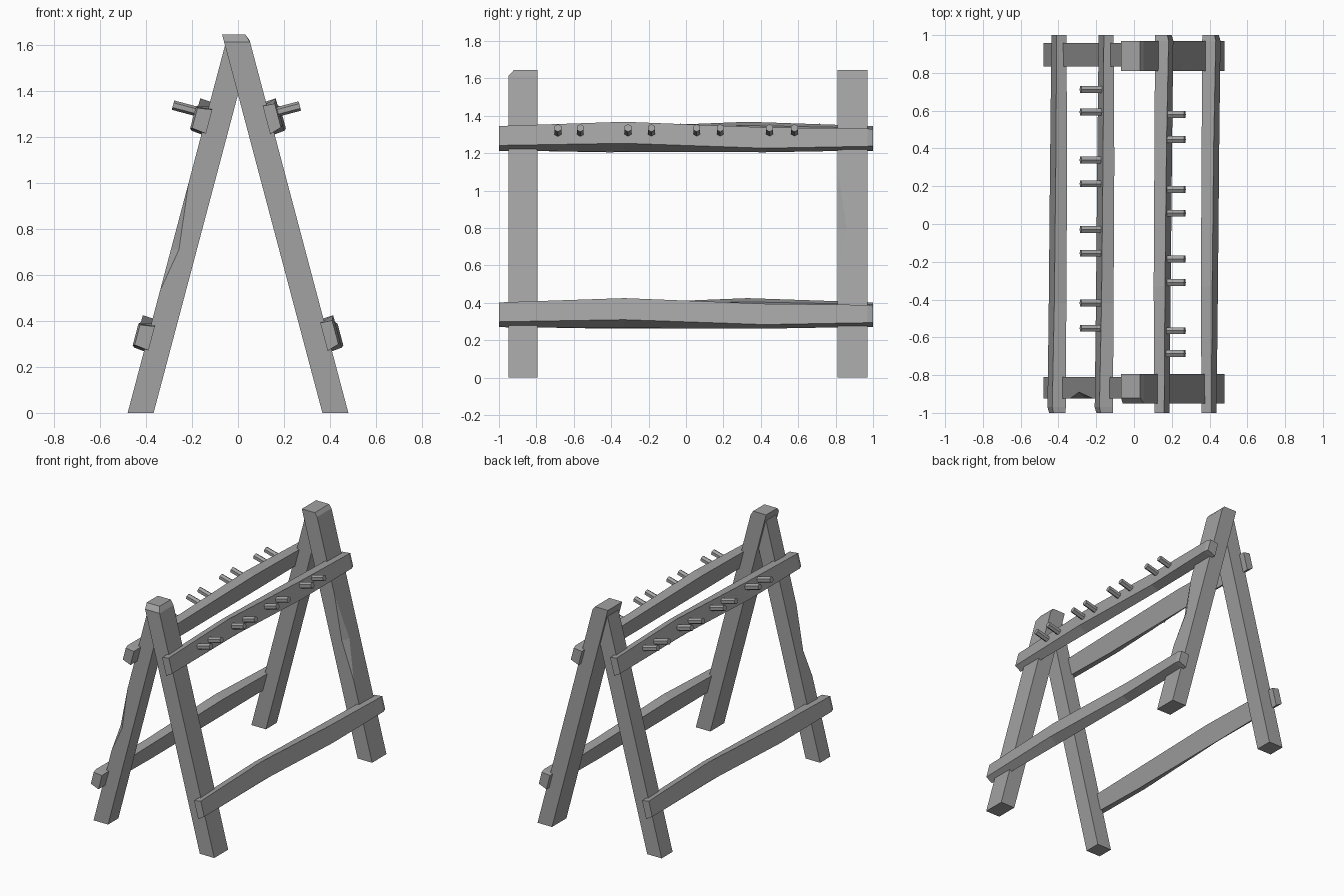
import bpy, bmesh, math
from mathutils import Vector, Matrix

cube = bpy.data.objects.get("Cube")
if cube:
    bpy.data.objects.remove(cube, do_unlink=True)

grey = bpy.data.materials.new("weathered_grey_wood")
grey.use_nodes = True
GREY = (0.36, 0.36, 0.36, 1)
grey.diffuse_color = GREY
bsdf = next(n for n in grey.node_tree.nodes if n.type == 'BSDF_PRINCIPLED')
bsdf.inputs["Base Color"].default_value = GREY

LEAN = 0.265                                   # sideways lean of the legs per unit height
FOOT_IN, FOOT_OUT = 0.367, 0.48
OUT = Vector((1, 0, LEAN)).normalized()        # normal of a leg's outer face
UP = Vector((-LEAN, 0, 1)).normalized()        # direction up along a leg


def finish(name, bm, turn=False):
    """Weld, optionally turn half round the vertical axis, and make the object."""
    bmesh.ops.remove_doubles(bm, verts=bm.verts, dist=0.0005)
    if turn:
        bmesh.ops.rotate(bm, verts=bm.verts, cent=(0, 0, 0),
                         matrix=Matrix.Rotation(math.pi, 3, 'Z'))
    bmesh.ops.recalc_face_normals(bm, faces=bm.faces)
    mesh = bpy.data.meshes.new(name)
    bm.to_mesh(mesh)
    bm.free()
    mesh.materials.append(grey)
    obj = bpy.data.objects.new(name, mesh)
    bpy.context.collection.objects.link(obj)
    return obj


def loft(name, rings, turn=False):
    """Skin a stack of matching rings and cap both ends."""
    bm = bmesh.new()
    loops = [[bm.verts.new(p) for p in ring] for ring in rings]
    count = len(loops[0])
    for a, b in zip(loops, loops[1:]):
        for i in range(count):
            j = (i + 1) % count
            bm.faces.new((a[i], a[j], b[j], b[i]))
    bm.faces.new(loops[0])
    bm.faces.new(loops[-1])
    return finish(name, bm, turn)


def leg_ring(z, y_chip, y_far, chip_x=0, chip_y=0, trim_x=0, trim_y=0):
    """Leg section on the +x side; the outer corner at y_chip can be chipped."""
    s = math.copysign(1, y_far - y_chip)
    inner, outer = FOOT_IN - LEAN * z, FOOT_OUT - LEAN * z - trim_x
    y0 = y_chip + s * trim_y
    return [(inner, y0, z), (outer - chip_x, y0, z),
            (outer, y0 + s * chip_y, z), (outer, y_far, z), (inner, y_far, z)]


def leg(name, y_chip, y_far, chip=None, top=1.594, cap=None, turn=False):
    rings = [leg_ring(0, y_chip, y_far)]
    if chip:
        low, mid, high, depth_x, depth_y = chip
        rings += [leg_ring(low, y_chip, y_far),
                  leg_ring(mid, y_chip, y_far, depth_x, depth_y),
                  leg_ring(high, y_chip, y_far)]
    rings.append(leg_ring(top, y_chip, y_far))
    if cap:
        rings.append(leg_ring(1.645, y_chip, y_far, trim_x=cap[0], trim_y=cap[1]))
    return loft(name, rings, turn)


# Legs: the +x leg of each frame runs over the thinner -x leg
leg("front_left_leg", -0.95, -0.795, top=1.612, cap=(0.012, 0.03))
leg("back_left_leg", 0.81, 0.97, chip=(0.54, 0.80, 1.11, 0.025, 0.05),
    top=1.62, cap=(0.012, 0))
leg("front_right_leg", 0.925, 0.81, chip=(0.53, 0.71, 1.0, 0.035, 0.035), turn=True)
leg("back_right_leg", -0.835, -0.957, turn=True)

# Rails: hewn planks; each station is y, outer depth, then heights along the leg
# for outer top, outer bottom, inner bottom, inner top
STATIONS = [
    (-1.0, 0.035, 0.053, -0.054, -0.070, 0.056),
    (-0.33, 0.045, 0.074, -0.045, -0.075, 0.070),
    (0.42, 0.045, 0.043, -0.072, -0.078, 0.054),
    (0.97, 0.054, 0.034, -0.064, -0.068, 0.042),
    (1.0, 0.046, 0.030, -0.060, -0.068, 0.040),
]


def anchor(z):
    """Point on the outer face of the +x legs at a given height."""
    return Vector((FOOT_OUT - LEAN * z, 0, z))


def rail(name, z, turn):
    rings = []
    for y, depth, ot, ob, ib, it in STATIONS:
        base = anchor(z) + Vector((0, y, 0))
        rings.append([base + OUT * d + UP * u for d, u in
                      ((depth, ot), (depth, ob), (-0.018, ib), (-0.018, it))])
    loft(name, rings, turn)


# Pegs: short six-sided pins in four pairs
PEG_Y = (-0.685, -0.565, -0.31, -0.185, 0.057, 0.183, 0.447, 0.58)


def pegs(side, shift, reach, turn):
    for k, y in enumerate(PEG_Y):
        base = anchor(1.285) + UP * 0.015 + Vector((0, y + shift, 0))
        rings = []
        for d in (0.01, reach):
            rings.append([base + OUT * d
                          + UP * 0.021 * math.cos(a) + Vector((0, 0.021 * math.sin(a), 0))
                          for a in (i * math.pi / 3 for i in range(6))])
        loft(f"{side}_peg_{k + 1}", rings, turn)


for side, turn, shift, reach in (("left", False, 0, 0.138), ("right", True, -0.028, 0.152)):
    rail(f"{side}_upper_rail", 1.285, turn)
    rail(f"{side}_lower_rail", 0.342, turn)
    pegs(side, shift, reach, turn)
